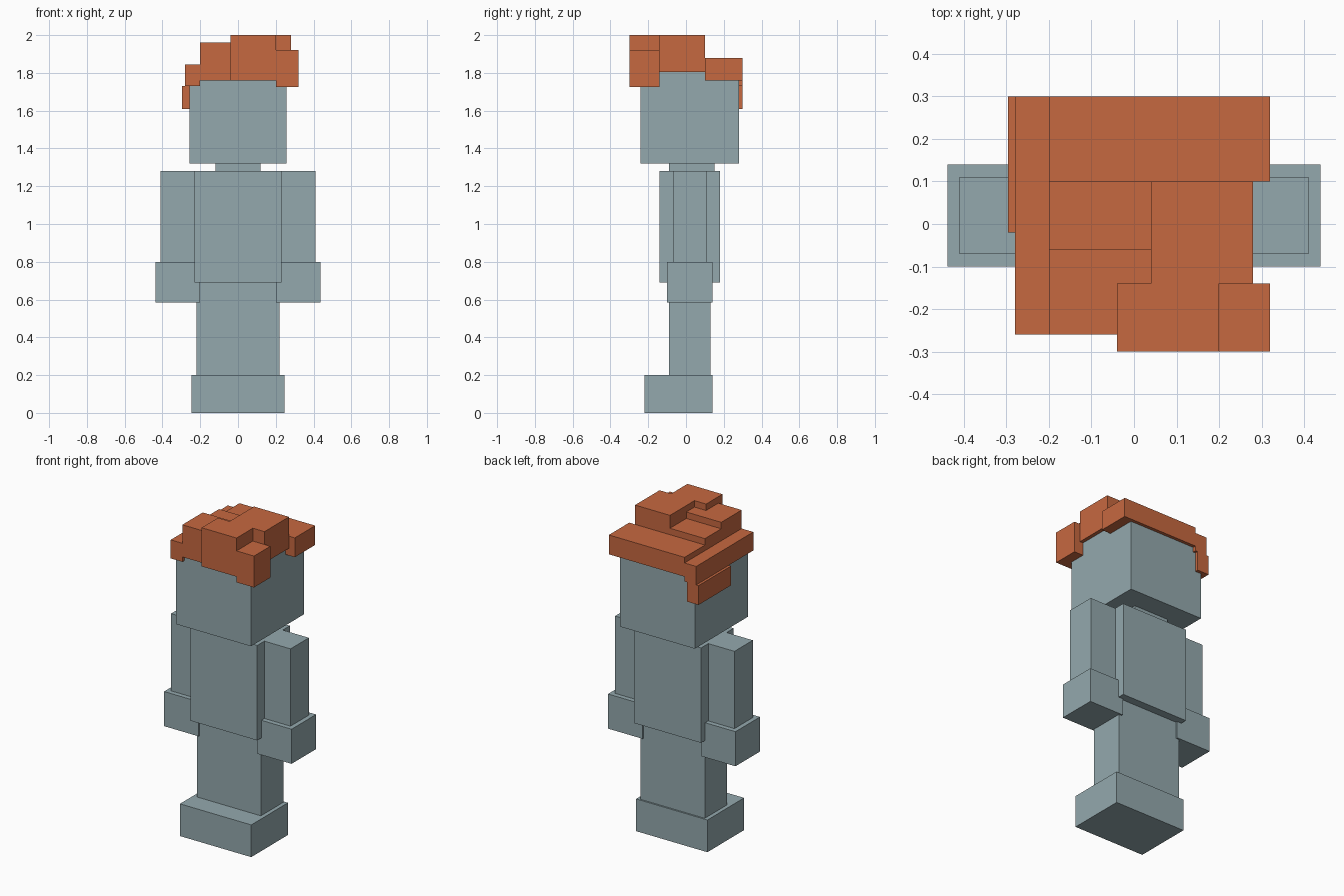
import bpy
import bmesh
from mathutils import Vector

default_cube = bpy.data.objects.get("Cube")
if default_cube:
    bpy.data.objects.remove(default_cube, do_unlink=True)


def make_material(name, colour):
    material = bpy.data.materials.new(name)
    material.use_nodes = True
    material.diffuse_color = colour
    shader = next(n for n in material.node_tree.nodes if n.type == "BSDF_PRINCIPLED")
    shader.inputs["Base Color"].default_value = colour
    return material


def make_block(name, material, x_range, y_range, z_range):
    """Build a flat-sided block that fills the given ranges."""
    ranges = (x_range, y_range, z_range)
    centre = Vector([(low + high) / 2 for low, high in ranges])
    size = Vector([high - low for low, high in ranges])
    bm = bmesh.new()
    bmesh.ops.create_cube(bm, size=1)
    bmesh.ops.scale(bm, vec=size, verts=bm.verts)
    mesh = bpy.data.meshes.new(name)
    bm.to_mesh(mesh)
    bm.free()
    mesh.materials.append(material)
    block = bpy.data.objects.new(name, mesh)
    block.location = centre
    bpy.context.collection.objects.link(block)
    return block


def make_centred(name, half_width, y_range, z_range):
    return make_block(name, skin, (-half_width, half_width), y_range, z_range)


skin = make_material("blue grey body", (0.296, 0.395, 0.42, 1))
hair = make_material("rust orange hair", (0.565, 0.138, 0.051, 1))

# Body column, from the ground up
make_centred("feet", 0.245, (-0.22, 0.14), (0, 0.2))
make_centred("legs", 0.22, (-0.09, 0.13), (0.2, 0.69))
make_centred("torso", 0.23, (-0.14, 0.18), (0.69, 1.28))
make_centred("neck", 0.12, (-0.09, 0.15), (1.28, 1.32))
make_centred("head", 0.257, (-0.24, 0.28), (1.32, 1.81))

# Arms and hands on both sides
for side, sign in (("left", 1), ("right", -1)):
    arm_x = sorted((sign * 0.23, sign * 0.41))
    hand_x = sorted((sign * 0.2, sign * 0.438))
    make_block(side + "_arm", skin, arm_x, (-0.07, 0.11), (0.8, 1.28))
    make_block(side + "_hand", skin, hand_x, (-0.1, 0.14), (0.585, 0.8))

# Hair: tall front tuft and the crown behind it
make_block("front_tuft", hair, (-0.04, 0.2), (-0.3, -0.14), (1.76, 2))
make_block("left_crown", hair, (0.04, 0.28), (-0.14, 0.1), (1.805, 2))
make_block("left_temple_lock", hair, (0.2, 0.32), (-0.3, -0.14), (1.725, 1.92))

# Hair: stepped right side of the crown
make_block("right_crown_front", hair, (-0.2, 0.04), (-0.26, -0.06), (1.76, 1.96))
make_block("right_crown_back", hair, (-0.2, 0.04), (-0.06, 0.1), (1.76, 1.92))

# Hair: low band across the back, with the right side and its hanging lock
make_block("back_hair", hair, (-0.2, 0.32), (0.1, 0.3), (1.76, 1.88))
make_block("right_side_hair", hair, (-0.28, -0.2), (-0.26, 0.3), (1.73, 1.845))
make_block("right_hanging_lock", hair, (-0.296, -0.216), (-0.02, 0.3), (1.61, 1.73))
